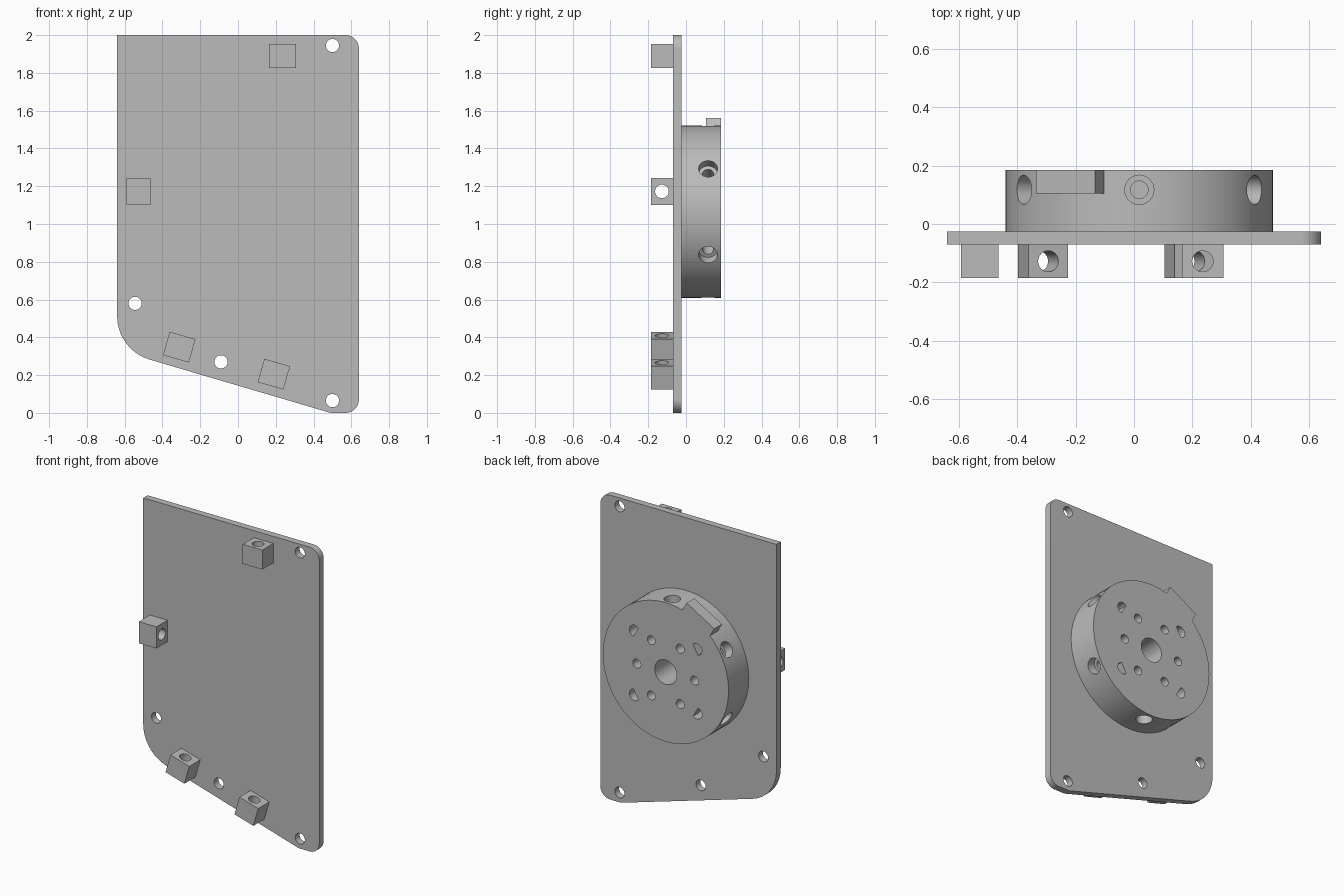
import bpy, bmesh
from math import radians, cos, sin, tan, pi
from mathutils import Vector, Matrix

if "Cube" in bpy.data.objects:
    bpy.data.objects.remove(bpy.data.objects["Cube"])

grey = bpy.data.materials.new("grey")
grey.use_nodes = True
grey.diffuse_color = (0.5, 0.5, 0.5, 1)
grey.node_tree.nodes["Principled BSDF"].inputs["Base Color"].default_value = (0.5, 0.5, 0.5, 1)


def make(name, bm):
    bmesh.ops.recalc_face_normals(bm, faces=bm.faces)
    mesh = bpy.data.meshes.new(name)
    bm.to_mesh(mesh)
    bm.free()
    mesh.materials.append(grey)
    obj = bpy.data.objects.new(name, mesh)
    bpy.context.collection.objects.link(obj)
    return obj


def activate(obj):
    bpy.ops.object.select_all(action='DESELECT')
    obj.select_set(True)
    bpy.context.view_layer.objects.active = obj


def add_rod(bm, start, end, radius, sides=32, spin=0):
    """Cylinder between two points."""
    start, end = Vector(start), Vector(end)
    axis = end - start
    turn = Vector((0, 0, 1)).rotation_difference(axis).to_matrix().to_4x4()
    bmesh.ops.create_cone(
        bm, cap_ends=True, segments=sides, radius1=radius, radius2=radius, depth=axis.length,
        matrix=Matrix.Translation((start + end) / 2) @ turn @ Matrix.Rotation(spin, 4, 'Z'))


def prism(points, y0, y1):
    """Extrude an x-z outline along y."""
    bm = bmesh.new()
    face = bm.faces.new([bm.verts.new((x, y0, z)) for x, z in points])
    new = bmesh.ops.extrude_face_region(bm, geom=[face])["geom"]
    bmesh.ops.translate(bm, vec=(0, y1 - y0, 0),
                        verts=[v for v in new if isinstance(v, bmesh.types.BMVert)])
    return bm


def cut(obj, bm):
    cutter = make("cutter", bm)
    cutter.hide_render = True
    mod = obj.modifiers.new("cut", 'BOOLEAN')
    mod.operation, mod.solver, mod.object = 'DIFFERENCE', 'EXACT', cutter
    activate(obj)
    bpy.ops.object.modifier_apply(modifier=mod.name)
    bpy.data.objects.remove(cutter)


def drill(obj, rods):
    bm = bmesh.new()
    for start, end, radius in rods:
        add_rod(bm, start, end, radius)
    cut(obj, bm)


def smooth(obj):
    activate(obj)
    bpy.ops.object.shade_smooth_by_angle(angle=radians(30))


def rounded(corners, steps=12):
    """Outline with each corner (x, z, radius) filleted."""
    out = []
    for i, (x, z, r) in enumerate(corners):
        p = Vector((x, z))
        if r == 0:
            out.append(p)
            continue
        a = (Vector(corners[i - 1][:2]) - p).normalized()
        b = (Vector(corners[(i + 1) % len(corners)][:2]) - p).normalized()
        half = a.angle(b) / 2
        centre = p + (a + b).normalized() * r / sin(half)
        u = p + a * r / tan(half) - centre
        v = p + b * r / tan(half) - centre
        sweep = u.angle(v)
        for k in range(steps + 1):
            t = k / steps
            out.append(centre + (u * sin((1 - t) * sweep) + v * sin(t * sweep)) / sin(sweep))
    return out


# Mounting plate with screw holes
FRONT, BACK = -0.07, -0.025
plate = make("mounting_plate", prism(rounded([
    (-0.64, 2, 0), (0.64, 2, 0.07), (0.64, 0, 0.07), (0.49, 0, 0.07), (-0.64, 0.333, 0.24)]),
    FRONT, BACK))
drill(plate, [((x, -0.2, z), (x, 0.1, z), 0.035)
              for x, z in ((0.5, 1.945), (-0.545, 0.58), (-0.09, 0.27), (0.5, 0.065))])
smooth(plate)

# Cable guide blocks, each with a through hole
for name, x, z, tilt in (("top_block", 0.235, 1.89, 0), ("side_block", -0.5275, 1.1725, 90),
                         ("lower_right_block", -0.311, 0.348, 16),
                         ("lower_left_block", 0.19, 0.205, 16)):
    bm = bmesh.new()
    bmesh.ops.create_cube(bm, size=1, matrix=Matrix.Diagonal((0.142, 0.115, 0.128, 1)))
    block = make(name, bm)
    drill(block, [((0, 0, -0.1), (0, 0, 0.1), 0.036)])
    block.location = (x, FRONT - 0.0575, z)
    block.rotation_euler.y = radians(tilt)
    smooth(block)

# Round hub on the back
CX, CZ, R, END = 0.018, 1.065, 0.457, 0.185


def polar(radius, angle, y):
    return (CX + radius * cos(angle), y, CZ + radius * sin(angle))


bm = bmesh.new()
add_rod(bm, (CX, BACK, CZ), (CX, END, CZ), R, 96)
hub = make("hub", bm)
sixths = [k * pi / 3 for k in range(6)]

# Radial counterbored screw holes around the rim
for radius, depth in ((0.05, 0.06), (0.03, 0.16)):
    drill(hub, [(polar(R + 0.1, a + pi / 6, 0.117), polar(R - depth, a + pi / 6, 0.117), radius)
                for a in sixths])

# Four holes half covered by the hexagon insert
drill(hub, [((CX + i * 0.226, BACK + 0.02, CZ + j * 0.21), (CX + i * 0.226, 0.3, CZ + j * 0.21), 0.038)
            for i in (-1, 1) for j in (-1, 1)])

# Hexagon pocket and flush insert
hexagon = [(CX + 0.335 * cos(a), CZ + 0.335 * sin(a)) for a in sixths]
cut(hub, prism(hexagon, END - 0.06, END + 0.1))
insert = make("hexagon_insert", prism(hexagon, END - 0.06, END))

# Centre bore and ring of small holes through hub and insert
bores = [((CX, BACK + 0.01, CZ), (CX, 0.3, CZ), 0.08)]
bores += [(polar(0.21, a, BACK + 0.01), polar(0.21, a, 0.3), 0.029) for a in sixths]
for part in (hub, insert):
    drill(part, bores)
    smooth(part)

# Locating key on the rim
bm = bmesh.new()
bmesh.ops.create_cube(bm, size=1, matrix=(
    Matrix.Translation(polar(0.4675, radians(120), END - 0.04))
    @ Matrix.Rotation(radians(-30), 4, 'Y') @ Matrix.Diagonal((0.232, 0.08, 0.075, 1))))
make("locating_key", bm)
